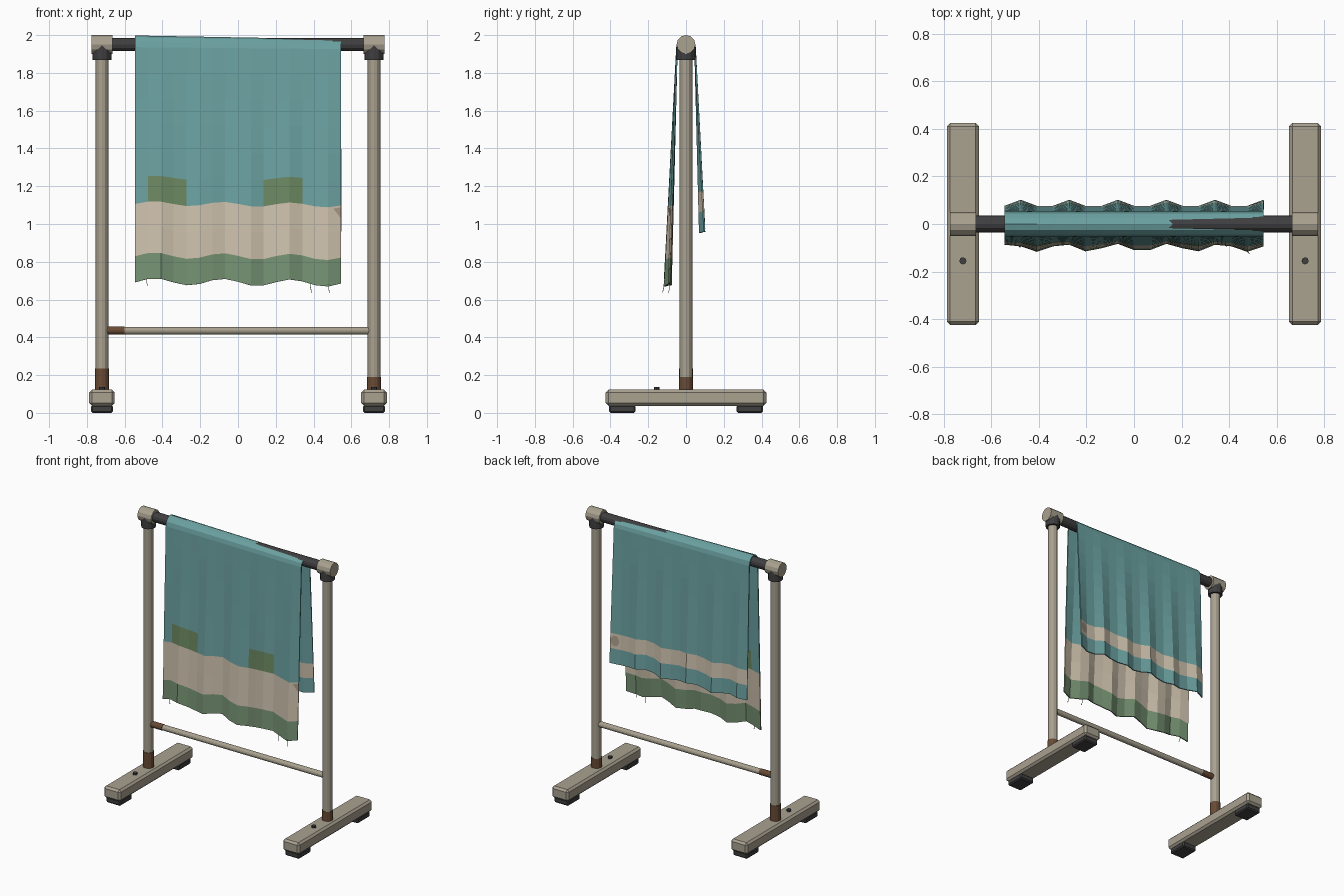
import bpy, bmesh, math
from mathutils import Vector

if "Cube" in bpy.data.objects:
    bpy.data.objects.remove(bpy.data.objects["Cube"], do_unlink=True)


def material(name, rgb):
    m = bpy.data.materials.new(name)
    m.use_nodes = True
    m.diffuse_color = (*rgb, 1)
    node = next(n for n in m.node_tree.nodes if n.type == 'BSDF_PRINCIPLED')
    node.inputs["Base Color"].default_value = (*rgb, 1)
    return m


METAL = material("beige metal", (0.40, 0.36, 0.28))
DARK = material("dark rubber", (0.05, 0.05, 0.053))
RUST = material("rust", (0.14, 0.07, 0.035))
TEAL = material("teal cloth", (0.15, 0.36, 0.36))
CREAM = material("cream cloth", (0.62, 0.54, 0.42))
GREEN = material("green cloth", (0.18, 0.29, 0.17))
OLIVE = material("olive patch", (0.15, 0.25, 0.12))
STAIN = material("tan stain", (0.40, 0.33, 0.25))


def finish(bm, name, mats):
    me = bpy.data.meshes.new(name)
    bm.to_mesh(me)
    bm.free()
    for m in mats:
        me.materials.append(m)
    ob = bpy.data.objects.new(name, me)
    bpy.context.collection.objects.link(ob)
    return ob


def rod(name, a, b, r, mat, sides=12):
    """Faceted cylinder between two points."""
    a, b = Vector(a), Vector(b)
    bm = bmesh.new()
    bmesh.ops.create_cone(bm, cap_ends=True, segments=sides, radius1=r, radius2=r, depth=(b - a).length)
    ob = finish(bm, name, [mat])
    ob.location = (a + b) / 2
    ob.rotation_euler = (b - a).to_track_quat('Z', 'Y').to_euler()
    return ob


def box(name, centre, size, bevel, mat):
    bm = bmesh.new()
    bmesh.ops.create_cube(bm, size=1)
    bmesh.ops.scale(bm, vec=size, verts=bm.verts)
    bmesh.ops.bevel(bm, geom=bm.edges[:], offset=bevel, segments=1, affect='EDGES')
    ob = finish(bm, name, [mat])
    ob.location = centre
    return ob


# Side stands: foot, pads, bolt, post, rust band and top joint
POST = 0.72
BAR_Z = 1.95
for side, s, rust_top in (("right", -1, 0.235), ("left", 1, 0.19)):
    x = s * POST
    box(side + "_foot", (x, 0, 0.08), (0.135, 0.85, 0.085), 0.014, METAL)
    for end, e in (("front", -1), ("back", 1)):
        box(f"{side}_{end}_pad", (x, e * 0.338, 0.021), (0.115, 0.14, 0.042), 0.008, DARK)
    rod(side + "_foot_bolt", (x, -0.155, 0.115), (x, -0.155, 0.136), 0.015, DARK, 8)
    rod(side + "_post", (x, 0, 0.11), (x, 0, BAR_Z), 0.034, METAL)
    rod(side + "_rust_band", (x, 0, 0.12), (x, 0, rust_top), 0.037, RUST)
    rod(side + "_collar", (x, 0, 1.868), (x, 0, 1.945), 0.049, DARK)
    rod(side + "_joint", (x - 0.055, 0, BAR_Z), (x + 0.055, 0, BAR_Z), 0.05, METAL)

# Rails
rod("top_rail", (-POST, 0, BAR_Z), (POST, 0, BAR_Z), 0.035, DARK)
rod("lower_rail", (-0.7, 0, 0.436), (0.7, 0, 0.436), 0.02, METAL)
rod("lower_rail_rust", (-0.69, 0, 0.436), (-0.6, 0, 0.436), 0.022, RUST)

# Draped towel
COLS, ROWS, HALF, ARC = 16, 9, 0.545, 6
BEND = 0.052


def hang(i, t, front):
    """Point on a hanging panel: column i, t runs from rail to hem."""
    x = -HALF + 2 * HALF * i / COLS
    z0 = 1.936 - 0.01 * i / COLS
    wave = math.cos(2 * math.pi * (x + 0.44) / 0.36)
    if front:
        fold = math.cos(2 * math.pi * (i - 2) / 3.25)
        y = -BEND - 0.048 * t - 0.017 * fold * t
        z = z0 - t * (1.24 - 0.018 * wave)
    else:
        fold = math.cos(2 * math.pi * (i - 1) / 3)
        y = BEND + 0.033 * t + 0.017 * fold * t
        z = z0 - t * (0.965 - 0.010 * wave)
    return Vector((x, y, z))


def column(i):
    pts = [hang(i, 1 - j / ROWS, False) for j in range(ROWS + 1)]
    x, z0 = pts[0].x, pts[-1].z
    rise = 0.062 - 0.01 * i / COLS
    for k in range(1, ARC):
        a = math.pi * k / ARC
        pts.append(Vector((x, BEND * math.cos(a), z0 + rise * math.sin(a))))
    return pts + [hang(i, j / ROWS, True) for j in range(ROWS + 1)]


bm = bmesh.new()
grid = [[bm.verts.new(p) for p in column(i)] for i in range(COLS + 1)]
last = len(grid[0]) - 2
for i in range(COLS):
    for j in range(last + 1):
        f = bm.faces.new((grid[i][j], grid[i][j + 1], grid[i + 1][j + 1], grid[i + 1][j]))
        up = last - j
        if up == 0:
            f.material_index = 2
        elif up in (1, 2) or j == 1:
            f.material_index = 1
        elif up == 3 and i in (1, 2, 3, 10, 11, 12):
            f.material_index = 3
towel = finish(bm, "towel", [TEAL, CREAM, GREEN, OLIVE])
solid = towel.modifiers.new("thickness", 'SOLIDIFY')
solid.thickness = 0.008
solid.offset = -1


# Stains lying on the end column of the towel
def stain(name, front, outline):
    bm = bmesh.new()
    vs = []
    for u, t in outline:
        p = hang(COLS - 1, t, front).lerp(hang(COLS, t, front), u)
        p.y += -0.002 if front else 0.002
        vs.append(bm.verts.new(p))
    f = bm.faces.new(vs)
    f.normal_update()
    if (f.normal.y < 0) != front:
        f.normal_flip()
    finish(bm, name, [STAIN])


stain("front_stain", True, [(0.4, 0.675), (0.97, 0.675), (0.97, 0.72)])
ring = [2 * math.pi * k / 10 for k in range(10)]
stain("back_stain", False, [(0.52 + 0.42 * math.cos(a), 0.83 + 0.04 * math.sin(a)) for a in ring])

# Loose threads at the front hem
for n, (i, drop) in enumerate(((0.85, 0.045), (13.6, 0.06), (15, 0.045))):
    top = hang(i, 0.99, True)
    cu = bpy.data.curves.new(f"loose_thread_{n + 1}", 'CURVE')
    cu.dimensions = '3D'
    cu.bevel_depth = 0.002
    cu.bevel_resolution = 0
    sp = cu.splines.new('POLY')
    sp.points.add(2)
    for k, dx in enumerate((0, 0.002, 0.008)):
        sp.points[k].co = (top.x + dx, top.y - dx, top.z - drop * k / 2, 1)
    cu.materials.append(GREEN)
    bpy.context.collection.objects.link(bpy.data.objects.new(cu.name, cu))
